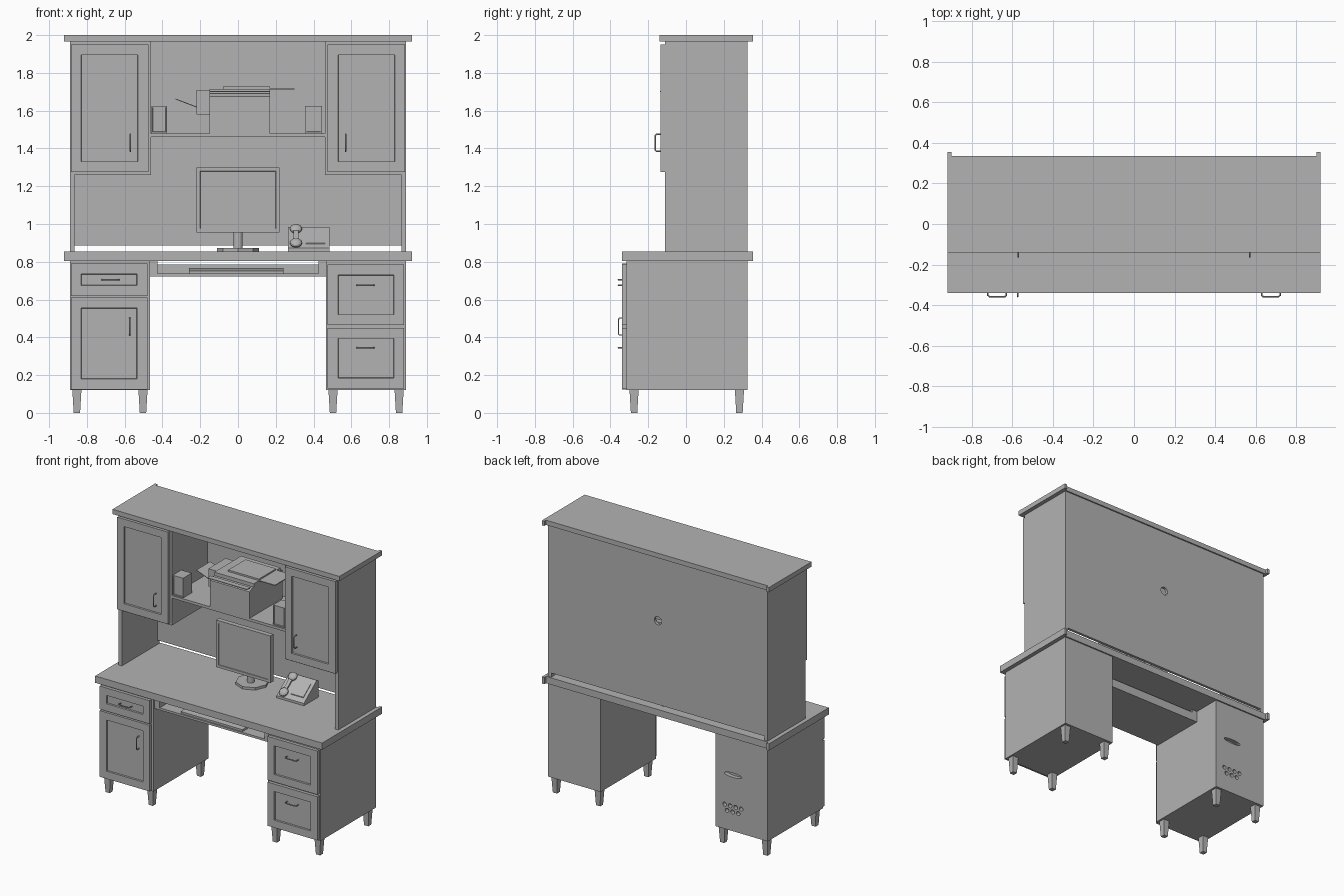
import bpy, bmesh, math
from mathutils import Vector, Matrix

cube = bpy.data.objects.get("Cube")
if cube:
    bpy.data.objects.remove(cube, do_unlink=True)

grey = bpy.data.materials.new("plain grey")
grey.use_nodes = True
COLOR = (0.45, 0.45, 0.45, 1)
grey.diffuse_color = COLOR
grey.node_tree.nodes["Principled BSDF"].inputs["Base Color"].default_value = COLOR


def finish(name, bm):
    bmesh.ops.recalc_face_normals(bm, faces=bm.faces)
    mesh = bpy.data.meshes.new(name)
    bm.to_mesh(mesh)
    bm.free()
    mesh.materials.append(grey)
    ob = bpy.data.objects.new(name, mesh)
    bpy.context.collection.objects.link(ob)
    return ob


def add_box(bm, x, y, z):
    """Box from three (low, high) ranges."""
    size = [r[1] - r[0] for r in (x, y, z)]
    mid = [(r[0] + r[1]) / 2 for r in (x, y, z)]
    return bmesh.ops.create_cube(bm, size=1, matrix=Matrix.Translation(mid) @ Matrix.Diagonal((*size, 1)))["verts"]


def box(name, x, y, z):
    bm = bmesh.new()
    add_box(bm, x, y, z)
    return finish(name, bm)


def panel_front(name, x, y, z, border, depth=0.012):
    """Framed door or drawer front with a sunken field."""
    bm = bmesh.new()
    add_box(bm, x, y, z)
    face = min(bm.faces, key=lambda f: f.calc_center_median().y)
    bmesh.ops.inset_region(bm, faces=[face], thickness=border, use_even_offset=True)
    bmesh.ops.inset_region(bm, faces=[face], thickness=0.002)
    bmesh.ops.translate(bm, verts=face.verts, vec=(0, depth, 0))
    return finish(name, bm)


def pull(name, center, axis, length=0.09, reach=0.03):
    """U-shaped pull made of a bevelled curve."""
    c, a, out = Vector(center), Vector(axis) * length / 2, Vector((0, -reach, 0))
    curve = bpy.data.curves.new(name, "CURVE")
    curve.dimensions = "3D"
    curve.bevel_depth = 0.004
    curve.bevel_resolution = 1
    curve.use_fill_caps = True
    path = [c - a, c - a + out * 0.8, c - a * 0.85 + out, c + a * 0.85 + out, c + a + out * 0.8, c + a]
    spline = curve.splines.new("POLY")
    spline.points.add(len(path) - 1)
    for point, co in zip(spline.points, path):
        point.co = (*co, 1)
    curve.materials.append(grey)
    bpy.context.collection.objects.link(bpy.data.objects.new(name, curve))


def cylinder(name, center, radius, z, sides):
    bm = bmesh.new()
    bmesh.ops.create_cone(bm, cap_ends=True, segments=sides, radius1=radius, radius2=radius, depth=z[1] - z[0],
                          matrix=Matrix.Translation((*center, (z[0] + z[1]) / 2)))
    return finish(name, bm)


def extrude_side(name, outline, x):
    """Side outline of (y, z) points stretched along x."""
    bm = bmesh.new()
    face = bm.faces.new([bm.verts.new((x[0], y, z)) for y, z in outline])
    new = bmesh.ops.extrude_face_region(bm, geom=[face])["geom"]
    bmesh.ops.translate(bm, verts=[v for v in new if isinstance(v, bmesh.types.BMVert)], vec=(x[1] - x[0], 0, 0))
    return finish(name, bm)


def cut(target, name, holes, y):
    """Cut round holes (x, z, radius, stretch) through the back."""
    bm = bmesh.new()
    for x, z, r, stretch in holes:
        m = Matrix.Translation((x, y, z)) @ Matrix.Diagonal((stretch, 1, 1, 1)) @ Matrix.Rotation(math.pi / 2, 4, "X")
        bmesh.ops.create_cone(bm, cap_ends=True, segments=16, radius1=r, radius2=r, depth=0.06, matrix=m)
    cutter = finish(name, bm)
    cutter.hide_render = True
    cutter.hide_viewport = True
    mod = target.modifiers.new("holes", "BOOLEAN")
    mod.object = cutter
    mod.solver = "EXACT"


# Desktop and crown, each with short end strips at the back
for name, front, z in (("desktop", -0.34, (0.805, 0.855)), ("crown_board", -0.14, (1.965, 2.0))):
    box(name, (-0.92, 0.92), (front, 0.335), z)
    for side, s in (("right", -1), ("left", 1)):
        box(f"{name}_{side}_end_strip", sorted((s * 0.9, s * 0.92)), (0.335, 0.355), z)

# Pedestals and tapered legs
for side, s in (("right", -1), ("left", 1)):
    pedestal = box(f"{side}_pedestal", sorted((s * 0.465, s * 0.89)), (-0.315, 0.325), (0.12, 0.805))
    if s < 0:
        vents = [(-0.54 - 0.045 * i, 0.3, 0.015, 1) for i in range(4)]
        vents += [(-0.56 - 0.045 * i, 0.26, 0.015, 1) for i in range(3)]
        cut(pedestal, "vent_cutter", vents + [(-0.61, 0.53, 0.016, 4.5)], 0.325)
    for place, x in (("inner", 0.503), ("outer", 0.853)):
        for end, y in (("front", -0.275), ("back", 0.283)):
            bm = bmesh.new()
            m = Matrix.Translation((s * x, y, 0.06)) @ Matrix.Rotation(math.pi / 4, 4, "Z")
            bmesh.ops.create_cone(bm, cap_ends=True, segments=4, radius1=0.024, radius2=0.034, depth=0.12, matrix=m)
            finish(f"{side}_{place}_{end}_leg", bm)

# Lower fronts and pulls
low = (-0.338, -0.315)
panel_front("small_drawer", (-0.885, -0.48), low, (0.62, 0.79), 0.055)
panel_front("lower_door", (-0.885, -0.48), low, (0.125, 0.61), 0.055)
pull("small_drawer_pull", (-0.675, -0.328, 0.705), (1, 0, 0))
pull("lower_door_pull", (-0.573, -0.328, 0.457), (0, 0, 1))
for name, z, h in (("upper_file_drawer", (0.465, 0.785), 0.675), ("lower_file_drawer", (0.13, 0.45), 0.345)):
    panel_front(name, (0.475, 0.88), low, z, 0.055)
    pull(f"{name}_pull", (0.675, -0.328, h), (1, 0, 0))

# Keyboard tray hung below the desktop
box("keyboard_tray", (-0.425, 0.425), (-0.3, 0.12), (0.722, 0.738))
box("tray_back_rail", (-0.425, 0.425), (0.105, 0.12), (0.738, 0.785))
for side, s in (("right", -1), ("left", 1)):
    box(f"{side}_tray_runner", sorted((s * 0.425, s * 0.465)), (-0.3, 0.12), (0.722, 0.805))
extrude_side("keyboard", [(-0.29, 0.738), (-0.29, 0.752), (-0.16, 0.766), (-0.16, 0.738)], (-0.26, 0.24))

# Hutch: back, sides, cabinets and shelf
back = box("hutch_back", (-0.87, 0.87), (0.305, 0.325), (0.885, 1.965))
cut(back, "cable_hole_cutter", [(0, 1.5, 0.03, 1)], 0.315)
box("hutch_shelf", (-0.46, 0.46), (-0.11, 0.305), (1.46, 1.48))
for side, s in (("right", -1), ("left", 1)):
    box(f"{side}_hutch_side", sorted((s * 0.865, s * 0.89)), (-0.11, 0.325), (0.855, 1.965))
    box(f"{side}_wall_cabinet", sorted((s * 0.46, s * 0.865)), (-0.11, 0.305), (1.26, 1.965))
    panel_front(f"{side}_wall_door", sorted((s * 0.475, s * 0.885)), (-0.135, -0.11), (1.275, 1.95), 0.055)
    pull(f"{side}_wall_door_pull", (s * 0.57, -0.133, 1.43), (0, 0, 1))

# Monitor
panel_front("monitor_screen", (-0.22, 0.22), (0.06, 0.095), (0.955, 1.3), 0.02, 0.004)
box("monitor_rear_case", (-0.14, 0.14), (0.095, 0.13), (1.0, 1.24))
cylinder("monitor_neck", (0, 0.15), 0.025, (0.865, 1.08), 12)
cylinder("monitor_base", (0, 0.165), 0.112, (0.855, 0.873), 8)

# Telephone: wedge body, raised face plate and handset
extrude_side("telephone_body", [(0.07, 0.855), (0.07, 0.872), (0.22, 0.985), (0.24, 0.975), (0.24, 0.855)], (0.265, 0.485))
extrude_side("telephone_keypad", [(0.1, 0.89), (0.1, 0.9), (0.19, 0.968), (0.19, 0.958)], (0.36, 0.46))
extrude_side("handset_grip", [(0.08, 0.89), (0.08, 0.9), (0.2, 0.99), (0.2, 0.975)], (0.295, 0.32))
for end, y, z in (("lower", 0.092, 0.9), ("upper", 0.195, 0.975)):
    bm = bmesh.new()
    bmesh.ops.create_uvsphere(bm, u_segments=12, v_segments=8, radius=0.033,
                              matrix=Matrix.Translation((0.307, y, z)) @ Matrix.Rotation(0.65, 4, "X")
                              @ Matrix.Diagonal((1, 1, 0.6, 1)))
    finish(f"handset_{end}_end", bm)

# Speakers
for side, x in (("right", (-0.459, -0.375)), ("left", (0.355, 0.445))):
    panel_front(f"{side}_speaker", x, (-0.1, 0.0), (1.48, 1.625), 0.007, 0.004)

# Printer with lid, side feeder and thin paper trays
extrude_side("printer_body", [(-0.11, 1.48), (-0.11, 1.675), (-0.08, 1.69), (0.27, 1.69), (0.27, 1.48)], (-0.15, 0.17))
box("printer_lid", (-0.15, 0.17), (-0.06, 0.25), (1.69, 1.715))
box("printer_lid_plate", (-0.08, 0.17), (0.0, 0.2), (1.715, 1.727))
box("printer_front_lip", (-0.15, 0.17), (-0.138, -0.1), (1.698, 1.704))
box("printer_side_feeder", (-0.22, -0.15), (-0.03, 0.17), (1.58, 1.71))
box("printer_left_tray", (0.17, 0.3), (0.0, 0.2), (1.711, 1.717))
bm = bmesh.new()
for v in add_box(bm, (-0.33, -0.22), (-0.01, 0.15), (1.617, 1.622)):
    if v.co.x < -0.3:
        v.co.z += 0.042
finish("printer_right_tray", bm)
